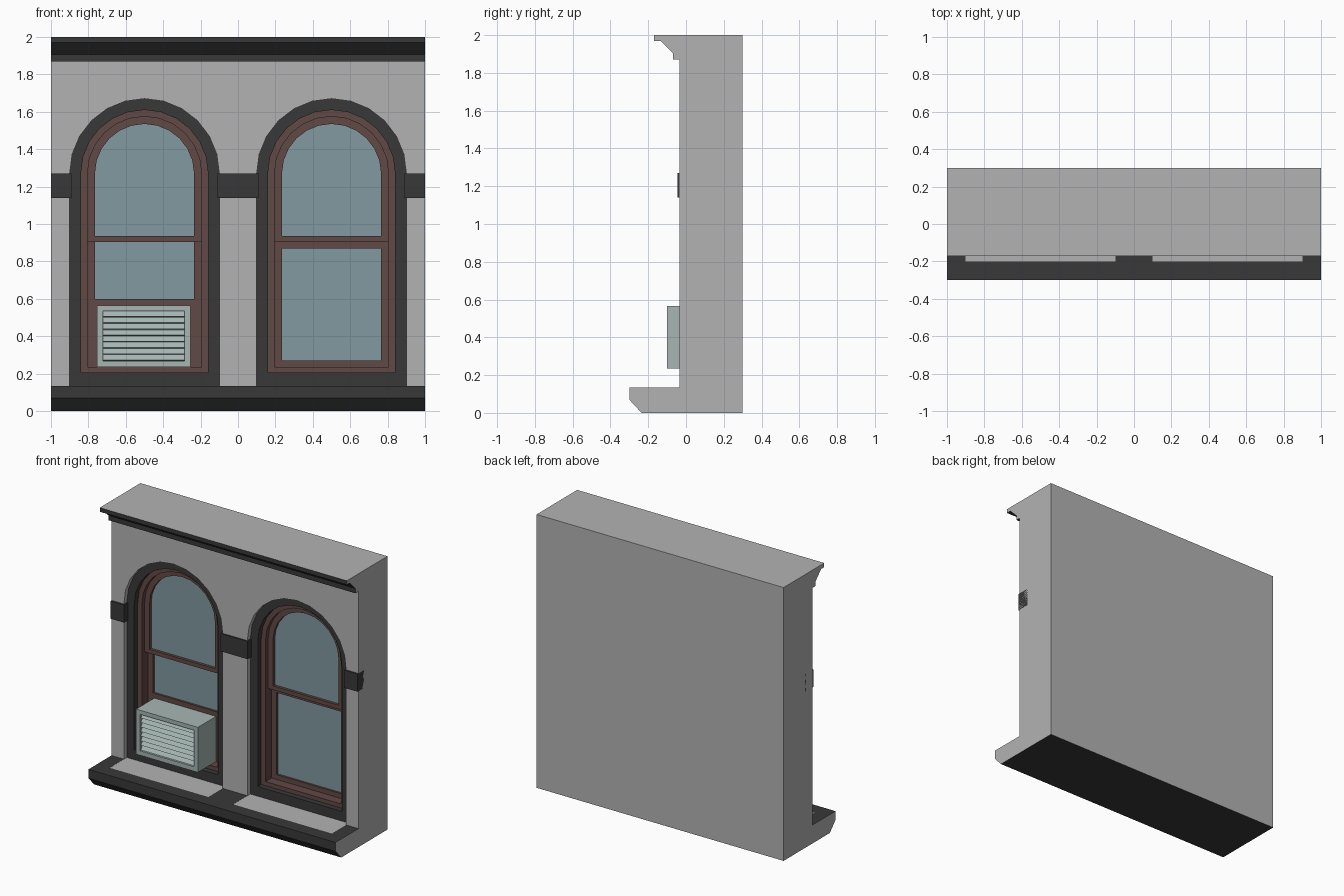
import bpy, bmesh
from math import sin, cos, pi, radians
from mathutils import Matrix

if "Cube" in bpy.data.objects:
    bpy.data.objects.remove(bpy.data.objects["Cube"])


def material(name, rgb):
    m = bpy.data.materials.new(name)
    m.diffuse_color = (*rgb, 1)
    m.use_nodes = True
    m.node_tree.nodes["Principled BSDF"].inputs["Base Color"].default_value = m.diffuse_color
    return m


STONE = material("stone", (0.45, 0.45, 0.45))
TRIM = material("dark_trim", (0.04, 0.04, 0.04))
WOOD = material("brown_wood", (0.12, 0.065, 0.06))
GLASS = material("glass", (0.22, 0.32, 0.35))
METAL = material("pale_metal", (0.38, 0.47, 0.45))


def finish(name, bm, mats):
    bmesh.ops.recalc_face_normals(bm, faces=bm.faces)
    me = bpy.data.meshes.new(name)
    bm.to_mesh(me)
    bm.free()
    for m in mats:
        me.materials.append(m)
    ob = bpy.data.objects.new(name, me)
    bpy.context.collection.objects.link(ob)
    return ob


def slab(name, loops, y0, y1, mat):
    """Filled outline (later loops are holes) in x/z, thickened from y0 to y1."""
    cu = bpy.data.curves.new(name, 'CURVE')
    cu.dimensions, cu.fill_mode = '2D', 'BOTH'
    cu.extrude = (y1 - y0) / 2
    for loop in loops:
        s = cu.splines.new('POLY')
        s.points.add(len(loop) - 1)
        for p, (x, z) in zip(s.points, loop):
            p.co = (x, z, 0, 1)
        s.use_cyclic_u = True
    tmp = bpy.data.objects.new(name + "_tmp", cu)
    bpy.context.collection.objects.link(tmp)
    dg = bpy.context.evaluated_depsgraph_get()
    me = bpy.data.meshes.new_from_object(tmp.evaluated_get(dg))
    bm = bmesh.new()
    bm.from_mesh(me)
    bpy.data.objects.remove(tmp)
    bpy.data.curves.remove(cu)
    bpy.data.meshes.remove(me)
    for f in bm.faces:
        f.material_index = 0
        f.smooth = False
    bmesh.ops.remove_doubles(bm, verts=bm.verts, dist=1e-5)
    bm.transform(Matrix.Translation((0, (y0 + y1) / 2, 0)) @ Matrix.Rotation(pi / 2, 4, 'X'))
    return finish(name, bm, [mat])


def rect(x0, x1, z0, z1):
    return [(x0, z0), (x1, z0), (x1, z1), (x0, z1)]


def arch(cx, r, bottom, n=12, spring=1.27):
    top = [(cx + r * cos(pi * i / n), spring + r * sin(pi * i / n)) for i in range(n + 1)]
    return [(cx - r, bottom), (cx + r, bottom)] + top


# Wall with cornice and sill: one side profile swept across x
profile = [(0.3, 0), (-0.235, 0), (-0.3, 0.07), (-0.3, 0.135), (-0.035, 0.135),
           (-0.035, 1.87), (-0.07, 1.87), (-0.07, 1.905), (-0.135, 1.97),
           (-0.17, 1.97), (-0.17, 2), (0.3, 2)]
dark_edges = {0, 1, 2, 3, 5, 6, 7, 8, 9}
bm = bmesh.new()
ends = [[bm.verts.new((x, y, z)) for y, z in profile] for x in (-1, 1)]
for e in ends:
    bm.faces.new(e)
for i in range(len(profile)):
    j = (i + 1) % len(profile)
    f = bm.faces.new((ends[0][i], ends[0][j], ends[1][j], ends[1][i]))
    f.material_index = int(i in dark_edges)
wall = finish("wall", bm, [STONE, TRIM])

# Arched window openings
for cx in (-0.5, 0.5):
    cutter = slab("opening_cutter", [arch(cx, 0.40, 0.134)], -0.2, 0.16, STONE)
    mod = wall.modifiers.new("opening", 'BOOLEAN')
    mod.object, mod.operation, mod.solver = cutter, 'DIFFERENCE', 'EXACT'
    bpy.context.view_layer.objects.active = wall
    bpy.ops.object.modifier_apply(modifier=mod.name)
    bpy.data.objects.remove(cutter)

# Impost blocks wrapping the piers at the arch springing
for side, x0, x1 in (("left", -1, -0.89), ("middle", -0.11, 0.11), ("right", 0.89, 1)):
    slab("impost_" + side, [rect(x0, x1, 1.14, 1.27)], -0.045, 0.05, TRIM)

# Windows: surround, frame, fixed arched sash, sliding lower sash
for side, cx, low in (("left", -0.5, 0.565), ("right", 0.5, 0.235)):
    slab(side + "_surround", [arch(cx, 0.40, 0.134), arch(cx, 0.34, 0.205)], 0.0, 0.16, TRIM)
    slab(side + "_frame", [arch(cx, 0.34, 0.205), arch(cx, 0.305, 0.235)], 0.04, 0.16, WOOD)
    slab(side + "_upper_sash", [arch(cx, 0.305, 0.905), arch(cx, 0.265, 0.935)], 0.07, 0.11, WOOD)
    slab(side + "_upper_glass", [arch(cx, 0.27, 0.93)], 0.09, 0.10, GLASS)
    slab(side + "_lower_sash", [rect(cx - 0.305, cx + 0.305, low, low + 0.67),
                                rect(cx - 0.265, cx + 0.265, low + 0.035, low + 0.635)],
         0.11, 0.15, WOOD)
    slab(side + "_lower_glass", [rect(cx - 0.27, cx + 0.27, low + 0.03, low + 0.64)],
         0.125, 0.135, GLASS)

# Window air conditioner: casing, recessed grille, louvres, filler panel
slab("filler_panel", [rect(-0.805, -0.195, 0.235, 0.565)], 0.11, 0.15, WOOD)
slab("cooler_casing", [rect(-0.755, -0.255, 0.235, 0.565),
                       rect(-0.722, -0.285, 0.268, 0.535)], -0.1, -0.07, METAL)
slab("cooler_body", [rect(-0.755, -0.255, 0.235, 0.565)], -0.07, 0.13, METAL)
for i in range(8):
    z = 0.268 + i * 0.0334
    bm = bmesh.new()
    pts = [(-0.07, z), (-0.092, z + 0.004), (-0.07, z + 0.033)]
    a, b = [[bm.verts.new((x, y, h)) for y, h in pts] for x in (-0.722, -0.285)]
    for k in range(3):
        bm.faces.new((a[k], a[(k + 1) % 3], b[(k + 1) % 3], b[k]))
    bm.faces.new(a)
    bm.faces.new(b)
    finish("cooler_louvre_%d" % (i + 1), bm, [METAL])
